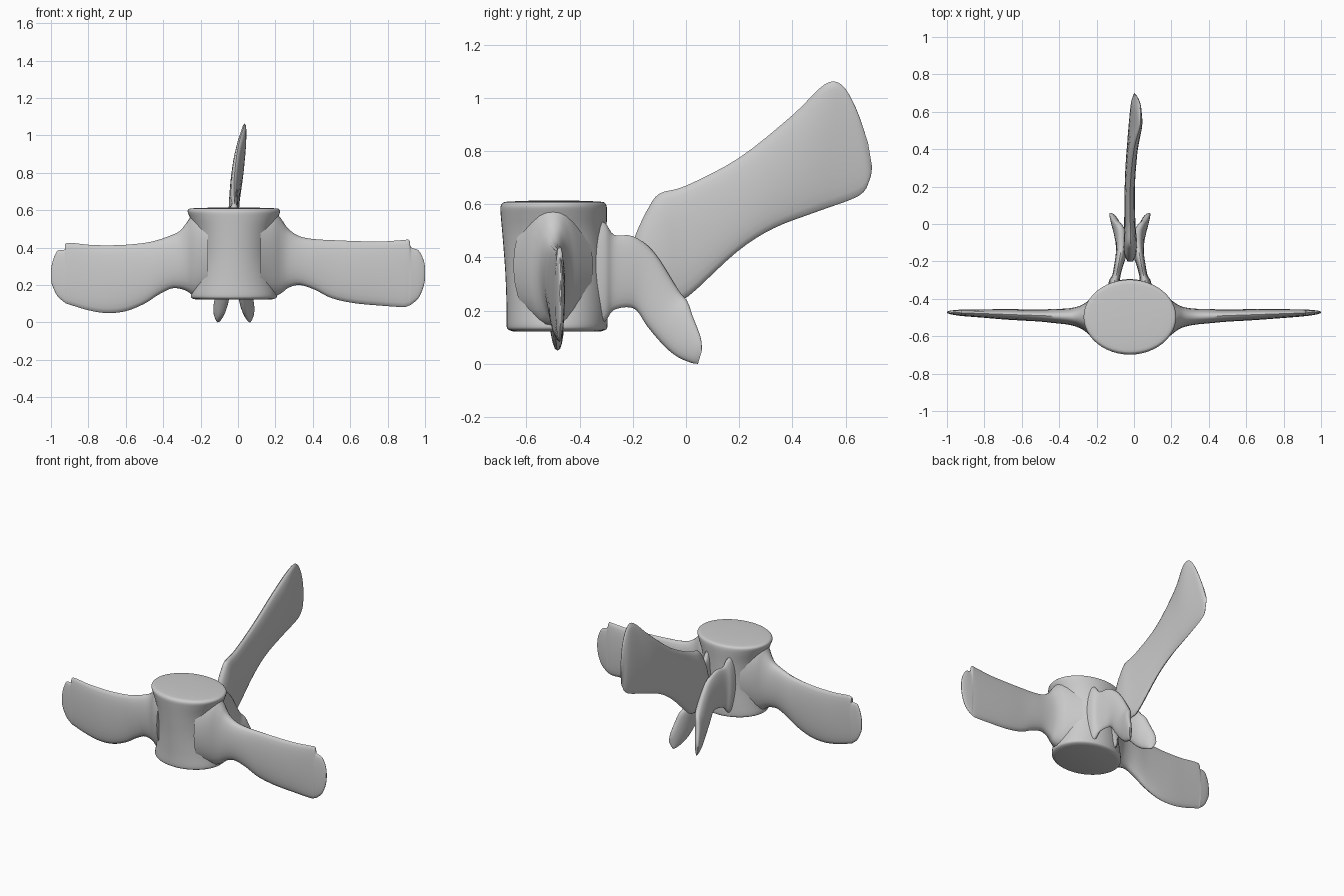
import bpy, bmesh, math
from mathutils import Vector


def smooth_rows(rows, steps=4):
    """Catmull-Rom interpolation through rows of numbers."""
    out = []
    for i in range(len(rows) - 1):
        p0, p1 = rows[max(i - 1, 0)], rows[i]
        p2, p3 = rows[i + 1], rows[min(i + 2, len(rows) - 1)]
        for s in range(steps):
            t = s / steps
            out.append([0.5 * (2 * b + (c - a) * t + (2 * a - 5 * b + 4 * c - d) * t * t
                               + (3 * b - a - 3 * c + d) * t ** 3)
                        for a, b, c, d in zip(p0, p1, p2, p3)])
    return out + [list(rows[-1])]


def skin(name, rings):
    """Bridge a list of closed rings and cap both ends."""
    bm = bmesh.new()
    loops = [[bm.verts.new(p) for p in ring] for ring in rings]
    n = len(loops[0])
    for a, b in zip(loops, loops[1:]):
        for i in range(n):
            j = (i + 1) % n
            bm.faces.new((a[i], a[j], b[j], b[i]))
    bm.faces.new(loops[0])
    bm.faces.new(loops[-1])
    bmesh.ops.recalc_face_normals(bm, faces=bm.faces)
    mesh = bpy.data.meshes.new(name)
    bm.to_mesh(mesh)
    bm.free()
    ob = bpy.data.objects.new(name, mesh)
    bpy.context.collection.objects.link(ob)
    bpy.ops.object.select_all(action='DESELECT')
    ob.select_set(True)
    bpy.context.view_layer.objects.active = ob
    bpy.ops.object.shade_smooth_by_angle(angle=math.radians(45))
    return ob


def vane(name, sections, axis, n=24):
    """Loft lens sections: each is (edge point, edge point, thickness)."""
    rows = smooth_rows([(*a, *b, t) for a, b, t in sections])
    rings = []
    for r in rows:
        a, b, th = Vector(r[:3]), Vector(r[3:6]), max(r[6], 0.006)
        mid, half = (a + b) / 2, (a - b) / 2
        ring = []
        for k in range(n):
            u = 2 * math.pi * k / n
            s = math.sin(u)
            s = math.copysign(abs(s) ** 0.85, s)
            ring.append(mid + half * math.cos(u) + axis * (s * th / 2))
        rings.append(ring)
    return skin(name, rings)


X, Y = Vector((1, 0, 0)), Vector((0, 1, 0))

# Hub: waisted oval drum (z, x radius, y radius, y centre)
hub = [(0.122, 0.20, 0.165, -0.485), (0.13, 0.225, 0.185, -0.485), (0.15, 0.23, 0.19, -0.485),
       (0.22, 0.215, 0.19, -0.485), (0.35, 0.195, 0.19, -0.49), (0.48, 0.205, 0.195, -0.495),
       (0.56, 0.235, 0.20, -0.497), (0.59, 0.247, 0.20, -0.498), (0.604, 0.243, 0.193, -0.497),
       (0.61, 0.22, 0.175, -0.497), (0.614, 0.10, 0.08, -0.497)]
skin("hub", [[(-0.022 + rx * math.cos(a), cy + ry * math.sin(a), z)
              for a in [2 * math.pi * k / 48 for k in range(48)]]
             for z, rx, ry, cy in smooth_rows(hub, 3)])

# Side blades: (x, low z, high z, thickness)
right = [(0.12, 0.14, 0.60, 0.30), (0.19, 0.14, 0.595, 0.20), (0.23, 0.155, 0.555, 0.14),
         (0.27, 0.185, 0.50, 0.105), (0.33, 0.20, 0.46, 0.085), (0.41, 0.175, 0.445, 0.075),
         (0.50, 0.13, 0.44, 0.065), (0.62, 0.103, 0.435, 0.06), (0.76, 0.09, 0.432, 0.05),
         (0.88, 0.082, 0.44, 0.04), (0.915, 0.09, 0.44, 0.035), (0.925, 0.095, 0.402, 0.034),
         (0.965, 0.13, 0.385, 0.025), (0.99, 0.185, 0.34, 0.015), (1.0, 0.23, 0.30, 0.006)]
left = [(-0.16, 0.14, 0.60, 0.30), (-0.23, 0.14, 0.595, 0.20), (-0.27, 0.165, 0.54, 0.14),
        (-0.31, 0.18, 0.49, 0.105), (-0.36, 0.18, 0.465, 0.085), (-0.43, 0.145, 0.44, 0.075),
        (-0.50, 0.10, 0.425, 0.065), (-0.60, 0.06, 0.415, 0.06), (-0.70, 0.05, 0.412, 0.055),
        (-0.80, 0.065, 0.415, 0.045), (-0.915, 0.10, 0.425, 0.035), (-0.925, 0.105, 0.39, 0.034),
        (-0.965, 0.14, 0.383, 0.025), (-0.99, 0.19, 0.33, 0.015), (-1.0, 0.22, 0.28, 0.006)]
for name, rows in (("left_blade", left), ("right_blade", right)):
    secs = []
    for x, lo, hi, th in rows:
        yc = -0.50 + 0.028 * max(0, abs(x) - 0.2) / 0.8
        secs.append(((x, yc, hi), (x, yc, lo), th))
    vane(name, secs, Y)

# Tail: long twisted vane (top x, y, z, bottom x, y, z, thickness)
tail = [(-0.02, -0.20, 0.46, -0.02, -0.20, 0.23, 0.03), (-0.02, -0.175, 0.52, -0.02, -0.16, 0.21, 0.06),
        (-0.02, -0.145, 0.58, -0.02, -0.12, 0.20, 0.07), (-0.02, -0.10, 0.64, -0.02, -0.06, 0.23, 0.07),
        (-0.02, 0.0, 0.67, -0.025, 0.01, 0.255, 0.06), (-0.02, 0.20, 0.775, -0.025, 0.19, 0.42, 0.055),
        (0.0, 0.40, 0.935, -0.025, 0.33, 0.51, 0.055), (0.032, 0.52, 1.05, -0.02, 0.50, 0.575, 0.05),
        (0.035, 0.585, 1.05, -0.01, 0.65, 0.632, 0.035), (0.03, 0.64, 0.96, 0.0, 0.69, 0.69, 0.02),
        (0.015, 0.685, 0.83, 0.0, 0.70, 0.74, 0.006)]
vane("tail_blade", [(r[:3], r[3:6], r[6]) for r in tail], X)

# Paired struts that leave the hub, join the tail and drop into fins
# (side offset, top y, z, bottom y, z, thickness)
strut = [(0.085, -0.36, 0.55, -0.36, 0.14, 0.07), (0.082, -0.305, 0.53, -0.305, 0.16, 0.06),
         (0.072, -0.27, 0.485, -0.275, 0.20, 0.045), (0.058, -0.20, 0.48, -0.225, 0.213, 0.05),
         (0.045, -0.12, 0.42, -0.185, 0.20, 0.06), (0.045, -0.03, 0.28, -0.145, 0.14, 0.065),
         (0.055, 0.005, 0.235, -0.08, 0.065, 0.06), (0.068, 0.025, 0.18, -0.03, 0.025, 0.05),
         (0.08, 0.055, 0.10, 0.02, 0.004, 0.035), (0.087, 0.06, 0.05, 0.045, 0.0, 0.01)]
for name, side in (("left_fin", -1), ("right_fin", 1)):
    secs = []
    for d, ty, tz, by, bz, th in strut:
        x = -0.022 + side * d
        flare = side * 0.02 * max(0, ty + 0.03) / 0.09
        secs.append(((x + flare, ty, tz), (x, by, bz), th))
    vane(name, secs, X)
